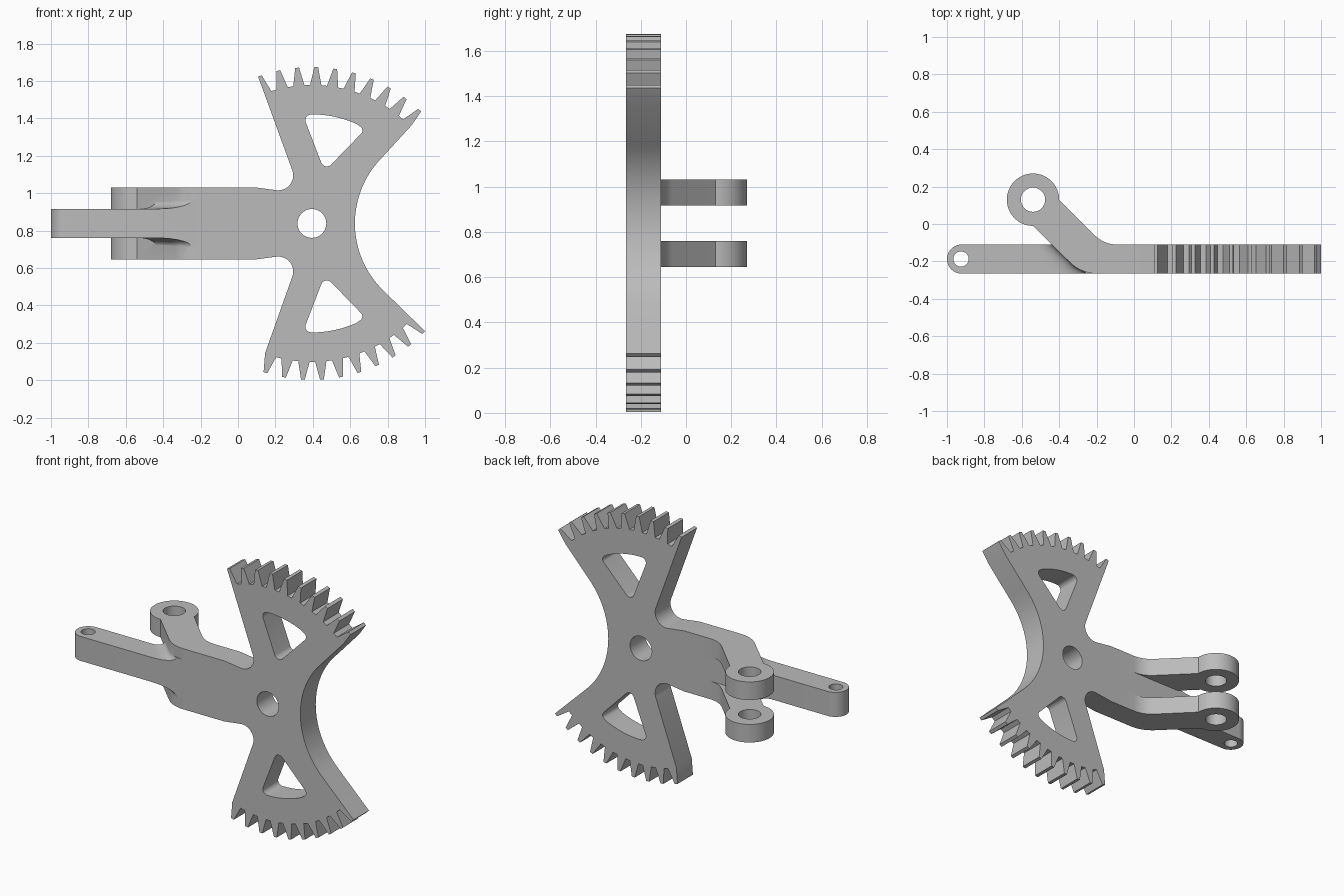
import bpy, bmesh
from math import sin, cos, pi, radians, sqrt

cube = bpy.data.objects.get("Cube")
if cube:
    bpy.data.objects.remove(cube, do_unlink=True)

grey = bpy.data.materials.new("plain grey")
grey.use_nodes = True
grey.diffuse_color = (0.5, 0.5, 0.5, 1)
grey.node_tree.nodes["Principled BSDF"].inputs["Base Color"].default_value = (0.5, 0.5, 0.5, 1)

HX, HZ = 0.395, 0.838            # hub centre in the front plane
FRONT, BACK = -0.265, -0.11      # plate thickness
LOW, HIGH = 0.76, 0.916          # height band of the middle arm
BOTTOM, TOP = 0.645, 1.031       # outer faces of the fork


def arc(cx, cy, r, a0, a1, n=12):
    angles = [radians(a0 + (a1 - a0) * i / n) for i in range(n + 1)]
    return [(cx + r * cos(a), cy + r * sin(a)) for a in angles]


def circle(cx, cy, r, n=40):
    return arc(cx, cy, r, 0, 360, n)[:-1]


def flip(points):
    """Mirror a front-plane outline about the hub height."""
    return [(x, 2 * HZ - z) for x, z in points]


def finish(bm, name):
    bmesh.ops.recalc_face_normals(bm, faces=bm.faces)
    mesh = bpy.data.meshes.new(name)
    bm.to_mesh(mesh)
    bm.free()
    mesh.materials.append(grey)
    obj = bpy.data.objects.new(name, mesh)
    bpy.context.collection.objects.link(obj)
    return obj


def solid(name, loops, lo, hi, axis):
    """Fill an outline with holes and extrude it along y or z."""
    bm = bmesh.new()
    for loop in loops:
        vs = [bm.verts.new((u, lo, v) if axis == "y" else (u, v, lo)) for u, v in loop]
        for a, b in zip(vs, vs[1:] + vs[:1]):
            bm.edges.new((a, b))
    bmesh.ops.triangle_fill(bm, use_beauty=True, edges=bm.edges[:])
    ext = bmesh.ops.extrude_face_region(bm, geom=bm.faces[:])
    moved = [g for g in ext["geom"] if isinstance(g, bmesh.types.BMVert)]
    offset = (0, hi - lo, 0) if axis == "y" else (0, 0, hi - lo)
    bmesh.ops.translate(bm, verts=moved, vec=offset)
    return finish(bm, name)


def teeth(first, count=10, pitch=7.0, tip=0.836, root=0.74):
    """Tooth outline, counter-clockwise, with open outer flanks."""
    pts = []
    for k in range(count):
        a = first + pitch * k
        corners = [(a - 2.35, root), (a - 0.7, tip), (a + 0.7, tip), (a + 2.35, root)]
        if k == 0:
            corners = corners[1:]
        if k == count - 1:
            corners = corners[:-1]
        pts += [(HX + r * cos(radians(d)), HZ + r * sin(radians(d))) for d, r in corners]
    return pts


# Double toothed sector plate with hub hole and two windows
neck = arc(0.215, 1.095, 0.08, 20, -95, 14) + [(0.09, TOP), (-0.19, TOP)]
outline = [(0.93, 1.365)] + teeth(46.4) + neck
outline += flip(neck)[::-1] + [(0.145, 0.145)] + teeth(-107.3)
outline += arc(1.125, HZ, 0.5, 225, 135, 20)
window = (arc(0.39, 1.39, 0.03, 200, 92, 8) + arc(HX, HZ, 0.583, 88, 66, 8)
          + arc(0.64, 1.335, 0.025, 63, -44, 8) + arc(0.475, 1.175, 0.032, -45, -160, 8))
lever = solid("toothed_sector_lever", [outline, circle(HX, HZ, 0.077), window, flip(window)],
              FRONT, BACK, "y")

# Straight middle arm with a rounded, drilled end
mid = (FRONT + BACK) / 2
half = (BACK - FRONT) / 2
arm = [(-0.1, FRONT), (-0.1, BACK)] + arc(-1 + half, mid, half, 90, 270, 20)
parts = [solid("middle_arm", [arm, circle(-0.925, mid, 0.041, 28)], LOW, HIGH, "z")]

# Two cranked fork arms ending in eyes
fork = ([(-0.2, FRONT), (-0.06, FRONT), (-0.06, BACK)]
        + arc(-0.09, BACK + 0.17, 0.17, 270, 225, 8)
        + arc(-0.54, 0.13, 0.14, 0, 270, 36)
        + arc(-0.2, FRONT + 0.2, 0.2, 225, 270, 8)[:-1])
for name, lo, hi in (("lower_fork", BOTTOM, LOW), ("upper_fork", HIGH, TOP)):
    parts.append(solid(name, [fork, circle(-0.54, 0.13, 0.065, 32)], lo, hi, "z"))


# Concave blends between the middle arm and the fork arms
def blend(name, mirrored, rows=10, steps=7, h=0.045):
    bm = bmesh.new()
    rings = []
    for i in range(rows + 1):
        t = i / rows
        y = FRONT + (BACK - FRONT) * t
        face = -0.2 - sqrt(0.04 - (y + 0.065) ** 2 + 1e-9) if y < -0.206 else -0.547 - y
        up = min(face, -0.25)
        toe = -0.43 - 0.1 * t
        sec = [(toe, HIGH - 0.02)]
        for s in range(steps + 1):
            a = pi / 2 * s / steps
            sec.append((toe + (up - toe) * sin(a), HIGH + h * (1 - cos(a))))
        sec += [(up + 0.03, HIGH + h), (up + 0.03, HIGH - 0.02)]
        if mirrored:
            sec = flip(sec)
        rings.append([bm.verts.new((x, y, z)) for x, z in sec])
    for a, b in zip(rings, rings[1:]):
        for j in range(len(a)):
            k = (j + 1) % len(a)
            bm.faces.new((a[j], a[k], b[k], b[j]))
    bm.faces.new(rings[0])
    bm.faces.new(rings[-1])
    return finish(bm, name)


parts += [blend("upper_blend", False), blend("lower_blend", True)]

# Fuse everything into one casting
bpy.ops.object.select_all(action="DESELECT")
lever.select_set(True)
bpy.context.view_layer.objects.active = lever
for part in parts:
    mod = lever.modifiers.new("join_" + part.name, "BOOLEAN")
    mod.operation = "UNION"
    mod.solver = "EXACT"
    mod.object = part
    bpy.ops.object.modifier_apply(modifier=mod.name)
    bpy.data.objects.remove(part, do_unlink=True)
bpy.ops.object.shade_smooth_by_angle(angle=radians(30))
